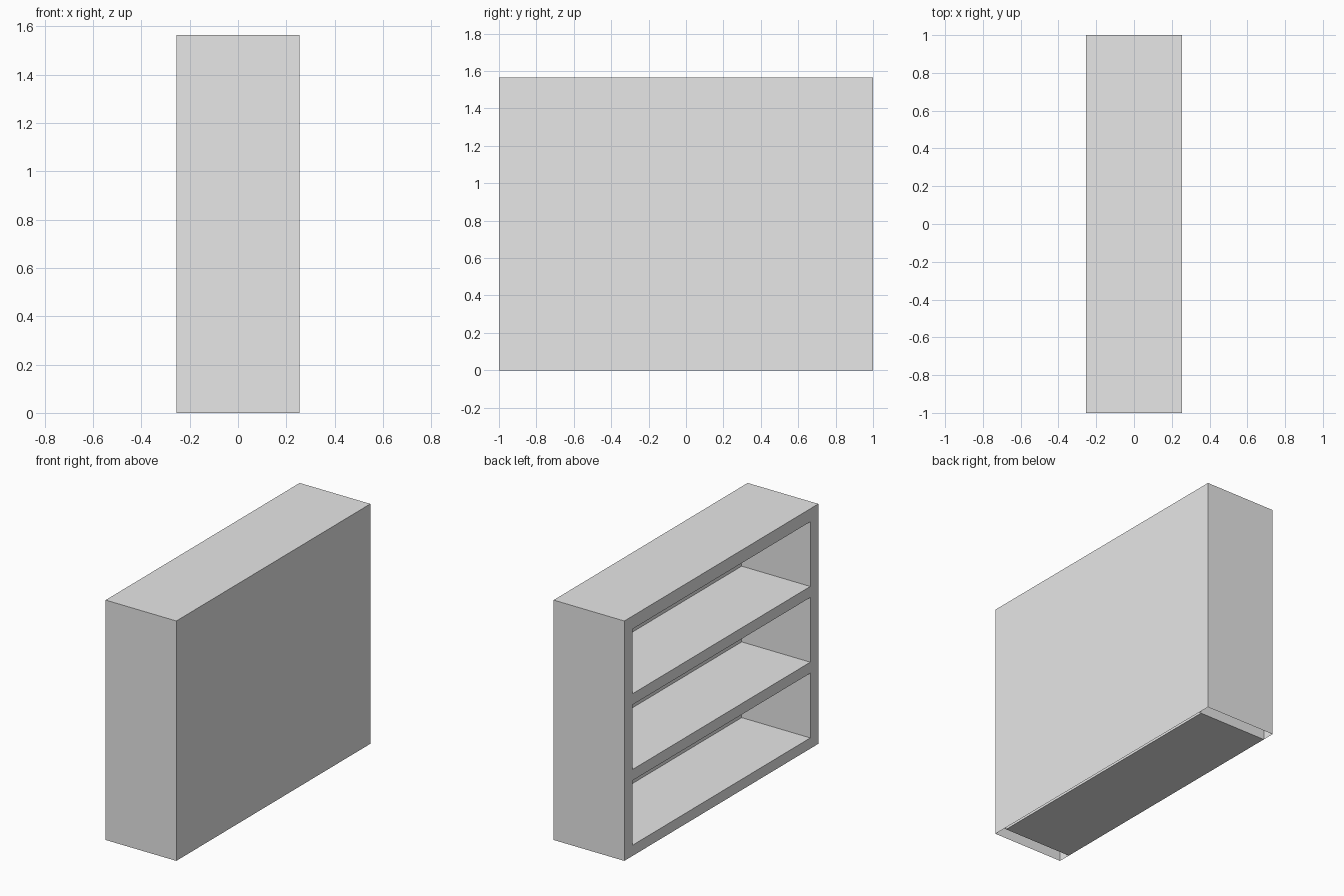
import bpy
import bmesh

cube = bpy.data.objects.get("Cube")
if cube:
    bpy.data.objects.remove(cube, do_unlink=True)

grey = bpy.data.materials.new("light_grey")
grey.use_nodes = True
colour = (0.8, 0.8, 0.8, 1.0)
grey.diffuse_color = colour
grey.node_tree.nodes["Principled BSDF"].inputs["Base Color"].default_value = colour

# Overall size and panel thicknesses
X, Y, HEIGHT = 0.255, 1.0, 1.565
SIDE, BACK, TOP = 0.083, 0.015, 0.085
BOTTOM, OPENING, PITCH = 0.07, 0.422, 0.494
INNER_Y, INNER_X = Y - SIDE, X - BACK


def panel(name, low, high, open_bottom=False):
    """Box between two corners, optionally without its underside."""
    bm = bmesh.new()
    bmesh.ops.create_cube(bm, size=1)
    for v in bm.verts:
        v.co = [high[i] if v.co[i] > 0 else low[i] for i in range(3)]
    if open_bottom:
        bm.normal_update()
        under = [f for f in bm.faces if f.normal.z < -0.5]
        bmesh.ops.delete(bm, geom=under, context="FACES_ONLY")
    mesh = bpy.data.meshes.new(name)
    bm.to_mesh(mesh)
    bm.free()
    mesh.materials.append(grey)
    obj = bpy.data.objects.new(name, mesh)
    bpy.context.collection.objects.link(obj)
    return obj


# Hollow side panels and back panel, open underneath
panel("left_side", (-X, INNER_Y, 0), (X, Y, HEIGHT), True)
panel("right_side", (-X, -Y, 0), (X, -INNER_Y, HEIGHT), True)
panel("back_panel", (INNER_X, -INNER_Y, 0), (X, INNER_Y, HEIGHT), True)

# Top, two shelves and base between the sides
panel("top", (-X, -INNER_Y, HEIGHT - TOP), (INNER_X, INNER_Y, HEIGHT))
panel("base", (-X, -INNER_Y, 0), (INNER_X, INNER_Y, BOTTOM))
for i in range(2):
    z = BOTTOM + OPENING + i * PITCH
    panel(f"shelf_{i + 1}", (-X, -INNER_Y, z),
          (INNER_X, INNER_Y, BOTTOM + (i + 1) * PITCH))
